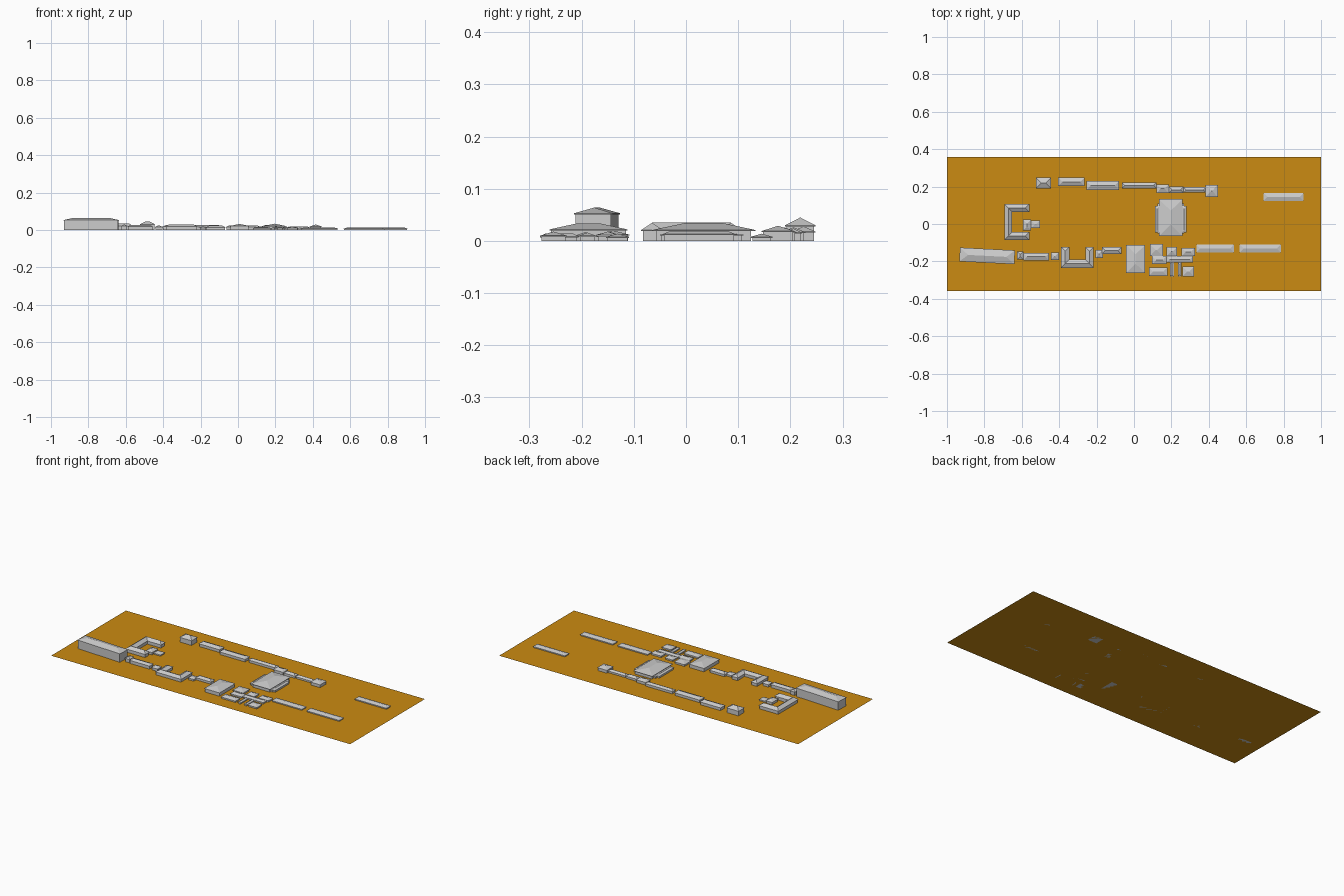
import bpy, bmesh
from mathutils import Vector

if "Cube" in bpy.data.objects:
    bpy.data.objects.remove(bpy.data.objects["Cube"])


def finish(name, bm):
    bmesh.ops.recalc_face_normals(bm, faces=bm.faces)
    me = bpy.data.meshes.new(name)
    bm.to_mesh(me)
    bm.free()
    ob = bpy.data.objects.new(name, me)
    bpy.context.collection.objects.link(ob)
    return ob


def wing(name, path, half, eave, ridge, hip=None, over=0.004, z0=0.0):
    """Walls plus overhanging hipped roof swept along a centreline with mitred corners."""
    hip = half if hip is None else hip
    pts = [Vector(p) for p in path]
    dirs = [(b - a).normalized() for a, b in zip(pts, pts[1:])]
    n = len(pts)
    bm = bmesh.new()

    def ring(i, profile, pull=0.0):
        d0, d1 = dirs[max(i - 1, 0)], dirs[min(i, n - 2)]
        n0, n1 = Vector((-d0.y, d0.x)), Vector((-d1.y, d1.x))
        m = (n0 + n1).normalized()
        m /= m.dot(n0)
        out = []
        for s, z, top in profile:
            p = pts[i] + m * s
            e = -pull if not top else hip
            if i == 0:
                p = p + d0 * e
            elif i == n - 1:
                p = p - d1 * e
            out.append(bm.verts.new((p.x, p.y, z)))
        return out

    lip = eave - 0.002
    wall = [(-half + over, z0, 0), (-half + over, lip, 0), (half - over, lip, 0), (half - over, z0, 0)]
    roof = [(-half, lip, 0), (-half, eave, 0), (0, ridge, 1), (half, eave, 0), (half, lip, 0)]
    for prof, pull in ((wall, -over), (roof, 0.0)):
        rings = [ring(i, prof, pull) for i in range(n)]
        k = len(prof)
        for a, b in zip(rings, rings[1:]):
            for j in range(k):
                bm.faces.new((a[j], a[(j + 1) % k], b[(j + 1) % k], b[j]))
        for r in (rings[0], rings[-1]):
            if k == 4:
                bm.faces.new(r)
            else:  # end fascia and hip triangle
                bm.faces.new((r[0], r[1], r[3], r[4]))
                bm.faces.new((r[1], r[2], r[3]))
    return finish(name, bm)


def house(name, x0, x1, y0, y1, eave, ridge, over=0.003, z0=0.0):
    """Rectangular hipped building, ridge along its longer side."""
    cx, cy, w, d = (x0 + x1) / 2, (y0 + y1) / 2, x1 - x0, y1 - y0
    path = [(x0, cy), (x1, cy)] if w >= d else [(cx, y0), (cx, y1)]
    half = min(w, d) / 2
    return wing(name, path, half, eave, ridge, half * 0.97, over, z0)


# ground sheet
bm = bmesh.new()
bm.faces.new([bm.verts.new(p) for p in ((-1, -.357, 0), (1, -.357, 0), (1, .357, 0), (-1, .357, 0))])
ground = finish("courtyard_ground", bm)
mat = bpy.data.materials.new("ochre")
mat.diffuse_color = (0.6, 0.26, 0.006, 1)
mat.use_nodes = True
mat.node_tree.nodes["Principled BSDF"].inputs["Base Color"].default_value = mat.diffuse_color
ground.data.materials.append(mat)

# tall long hall at the south-west
wing("long_hall", [(-.932, -.163), (-.638, -.178)], .037, .053, .064, .045, .003)

# south row: x0, x1, y0, y1, eave, ridge
south = [
    (-.625, -.592, -.19, -.146, .022, .03), (-.59, -.455, -.194, -.156, .02, .028),
    (-.445, -.402, -.193, -.152, .016, .025), (-.207, -.167, -.183, -.14, .012, .021),
    (-.172, -.067, -.161, -.124, .015, .024), (-.043, .06, -.262, -.112, .022, .033)]
for i, s in enumerate(south):
    house(f"south_house_{i + 1}", *s)
wing("south_court_wings", [(-.368, -.123), (-.368, -.212), (-.238, -.212), (-.238, -.123)],
     .022, .019, .03, .022)

# clustered low houses around small yards
cluster = [
    (.085, .155, -.172, -.108, .012, .02), (.097, .175, -.214, -.172, .01, .017),
    (.175, .23, -.172, -.124, .01, .018), (.175, .315, -.206, -.172, .01, .016),
    (.255, .325, -.172, -.128, .011, .018), (.08, .178, -.278, -.232, .01, .017),
    (.26, .322, -.28, -.228, .01, .018), (.193, .213, -.28, -.206, .009, .014),
    (.235, .255, -.28, -.206, .009, .014)]
for i, s in enumerate(cluster):
    house(f"cluster_house_{i + 1}", *s)

# long low sheds at the east
sheds = [(.333, .535, -.153, -.109), (.565, .785, -.153, -.109), (.693, .907, .124, .166)]
for i, s in enumerate(sheds):
    house(f"east_shed_{i + 1}", *s, .008, .014)

# north row
north = [
    (-.525, -.443, .19, .248, .03, .045), (-.405, -.265, .203, .248, .018, .028),
    (-.253, -.08, .183, .229, .017, .026), (-.065, .12, .19, .222, .016, .024),
    (.12, .187, .165, .212, .017, .026), (.187, .265, .166, .2, .014, .023),
    (.265, .385, .168, .197, .012, .02), (.383, .448, .145, .208, .019, .029)]
for i, s in enumerate(north):
    house(f"north_house_{i + 1}", *s)

# west three-sided court with its gatehouse
wing("west_court_wings", [(-.56, .086), (-.672, .086), (-.672, -.065), (-.56, -.065)],
     .021, .021, .035, .021)
house("west_gatehouse", -.594, -.55, -.035, .024, .016, .026)
house("west_porch", -.55, -.502, -.022, .02, .009, .014)

# main hall: broad skirt roof, side galleries and raised main roof
house("main_hall_skirt", .125, .268, -.05, .11, .012, .017)
house("main_hall_roof", .133, .26, -.065, .133, .021, .034, .008)
for side in (-1, 1):
    a, b = sorted((.196 + side * .06, .196 + side * .085))
    house("main_hall_gallery", a, b, -.045, .095, .013, .018)
